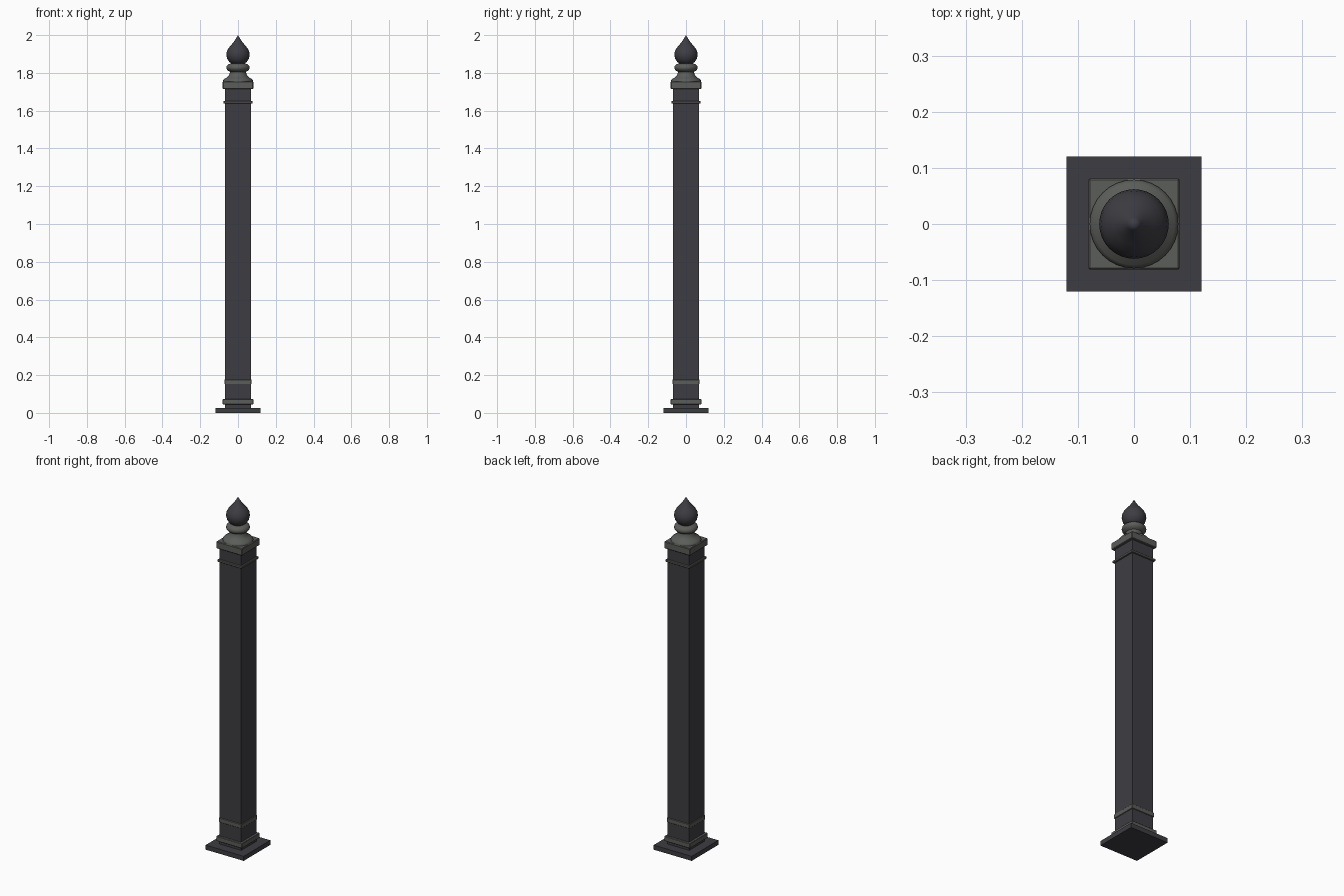
import bpy, bmesh, math

if "Cube" in bpy.data.objects:
    bpy.data.objects.remove(bpy.data.objects["Cube"])


def material(name, rgb):
    m = bpy.data.materials.new(name)
    m.diffuse_color = (*rgb, 1.0)
    m.use_nodes = True
    m.node_tree.nodes["Principled BSDF"].inputs["Base Color"].default_value = m.diffuse_color
    return m


DARK = material("dark iron", (0.048, 0.046, 0.055))
GREY = material("grey green metal", (0.105, 0.11, 0.10))


def add_object(name, bm, mat):
    mesh = bpy.data.meshes.new(name)
    bmesh.ops.recalc_face_normals(bm, faces=bm.faces[:])
    bm.to_mesh(mesh)
    bm.free()
    mesh.materials.append(mat)
    ob = bpy.data.objects.new(name, mesh)
    bpy.context.collection.objects.link(ob)
    return ob


def square_block(name, half, z0, z1, mat, bevel=0.0):
    bm = bmesh.new()
    bmesh.ops.create_cube(bm, size=1.0)
    for v in bm.verts:
        v.co = (v.co.x * 2 * half, v.co.y * 2 * half, z0 + (v.co.z + 0.5) * (z1 - z0))
    if bevel:
        bmesh.ops.bevel(bm, geom=bm.edges[:], offset=bevel, segments=1, affect='EDGES')
    return add_object(name, bm, mat)


def turned(name, profile, mat, steps=32):
    """Lathe a (radius, height) profile that starts and ends on the axis."""
    bm = bmesh.new()
    verts = [bm.verts.new((r, 0, z)) for r, z in profile]
    edges = [bm.edges.new(pair) for pair in zip(verts, verts[1:])]
    bmesh.ops.spin(bm, geom=verts + edges, cent=(0, 0, 0), axis=(0, 0, 1),
                   angle=2 * math.pi, steps=steps)
    bmesh.ops.remove_doubles(bm, verts=bm.verts[:], dist=0.0002)
    ob = add_object(name, bm, mat)
    bpy.ops.object.select_all(action='DESELECT')
    ob.select_set(True)
    bpy.context.view_layer.objects.active = ob
    bpy.ops.object.shade_smooth_by_angle(angle=math.radians(40))
    return ob


# Foot plate and square shaft
square_block("foot_plate", 0.12, 0.0, 0.026, DARK)
square_block("shaft", 0.068, 0.026, 1.72, DARK)

# Square trim around the shaft
square_block("base_collar", 0.081, 0.045, 0.073, GREY, 0.002)
square_block("lower_band", 0.072, 0.152, 0.177, GREY, 0.002)
square_block("upper_band", 0.077, 1.638, 1.651, GREY, 0.002)
square_block("cap", 0.081, 1.715, 1.755, GREY, 0.003)

# Bell-shaped pedestal and ring above the cap
turned("finial_pedestal", [
    (0, 1.745), (0.079, 1.745), (0.079, 1.76), (0.073, 1.768), (0.058, 1.776),
    (0.048, 1.787), (0.043, 1.80), (0.042, 1.806), (0.053, 1.812), (0.06, 1.82),
    (0.062, 1.828), (0.059, 1.838), (0.051, 1.845), (0.038, 1.85), (0, 1.85)], GREY)

# Pointed ball on top
turned("finial_ball", [
    (0, 1.843), (0.03, 1.846), (0.046, 1.858), (0.057, 1.874), (0.062, 1.895),
    (0.059, 1.914), (0.05, 1.931), (0.037, 1.947), (0.024, 1.962),
    (0.012, 1.98), (0, 2.0)], DARK)
